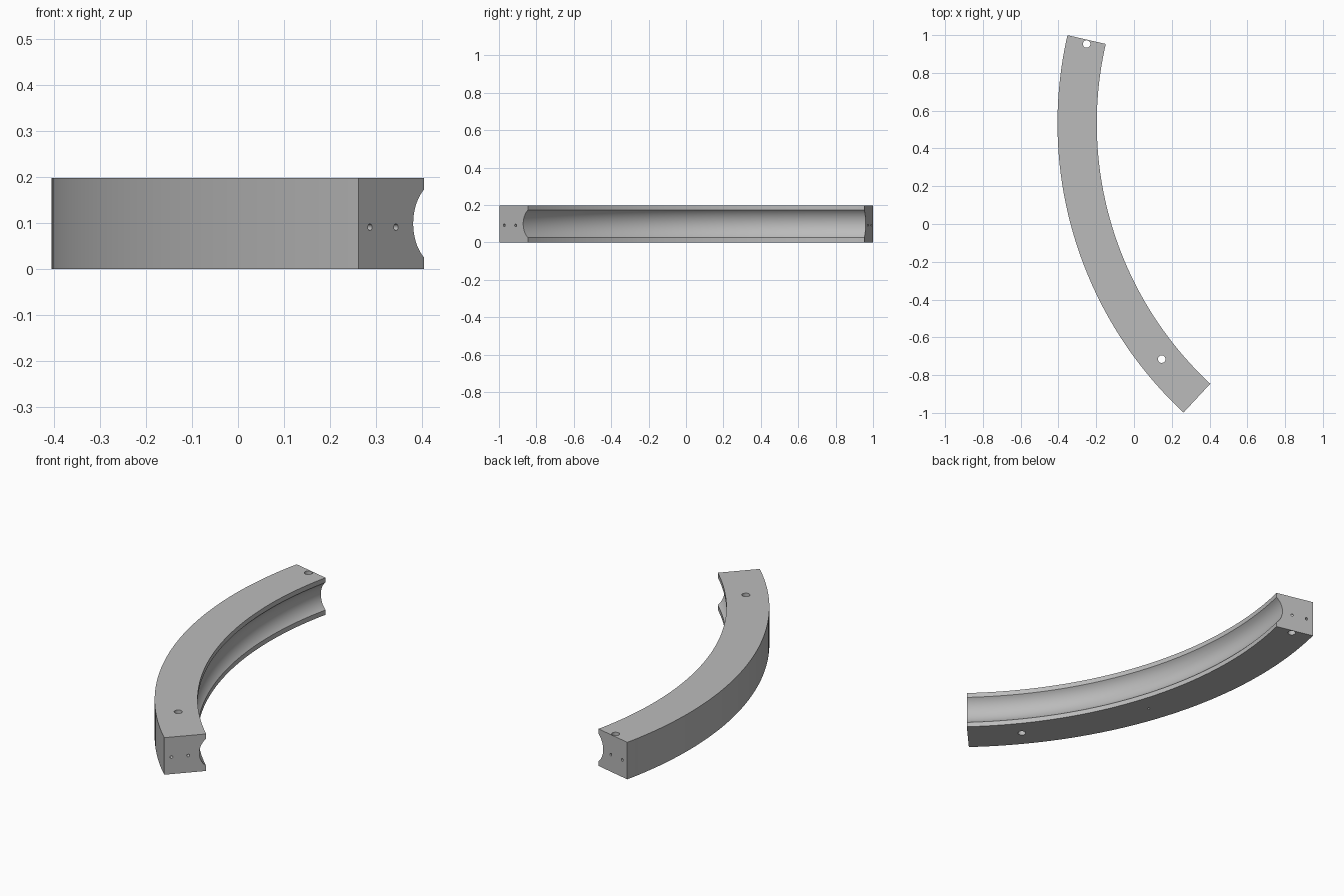
import bpy, bmesh
from math import radians, sin, cos, asin
from mathutils import Matrix, Vector

cube = bpy.data.objects.get("Cube")
if cube:
    bpy.data.objects.remove(cube, do_unlink=True)

# Main dimensions
CX, CY = 1.685, 0.533
R_OUT, R_IN, R_MID = 2.09, 1.882, 1.981
HEIGHT = 0.198
BACK_END, FRONT_END = radians(12.9), radians(-47.1)
SEGMENTS, GROOVE_STEPS = 60, 20

grey = bpy.data.materials.new("grey")
grey.use_nodes = True
grey.diffuse_color = (0.5, 0.5, 0.5, 1)
grey.node_tree.nodes["Principled BSDF"].inputs["Base Color"].default_value = (0.5, 0.5, 0.5, 1)


def arc_point(r, t, z):
    return Vector((CX - r * cos(t), CY + r * sin(t), z))


def make_object(name, bm):
    bmesh.ops.recalc_face_normals(bm, faces=bm.faces)
    mesh = bpy.data.meshes.new(name)
    bm.to_mesh(mesh)
    bm.free()
    mesh.materials.append(grey)
    obj = bpy.data.objects.new(name, mesh)
    bpy.context.collection.objects.link(obj)
    return obj


def add_rod(bm, start, end, radius, sides=24):
    axis = end - start
    turn = axis.to_track_quat('Z', 'Y').to_matrix().to_4x4()
    bmesh.ops.create_cone(bm, cap_ends=True, segments=sides, radius1=radius,
                          radius2=radius, depth=axis.length,
                          matrix=Matrix.Translation((start + end) / 2) @ turn)


# Cross-section: rectangle with a round groove in the inner side
half, depth = 0.0735, 0.034
groove_r = (half ** 2 + depth ** 2) / (2 * depth)
sweep = asin(half / groove_r)
profile = [(R_IN, 0), (R_OUT, 0), (R_OUT, HEIGHT), (R_IN, HEIGHT)]
for i in range(GROOVE_STEPS + 1):
    a = sweep * (1 - 2 * i / GROOVE_STEPS)
    profile.append((R_IN + depth - groove_r * (1 - cos(a)),
                    HEIGHT / 2 + groove_r * sin(a)))

# Curved rail swept through the arc
bm = bmesh.new()
rings = []
for i in range(SEGMENTS + 1):
    t = BACK_END + (FRONT_END - BACK_END) * i / SEGMENTS
    rings.append([bm.verts.new(arc_point(r, t, z)) for r, z in profile])
n = len(profile)
for a, b in zip(rings, rings[1:]):
    for k in range(n):
        j = (k + 1) % n
        bm.faces.new((a[k], a[j], b[j], b[k]))
bm.faces.new(rings[0])
bm.faces.new(rings[-1])
rail = make_object("curved_rail", bm)

# Vertical bolt holes, and a small blind hole underneath
bm = bmesh.new()
for t in (BACK_END - 0.0115, radians(-39.06)):
    add_rod(bm, arc_point(R_MID, t, -0.1), arc_point(R_MID, t, 0.3), 0.02)
t = radians(-18.9)
add_rod(bm, arc_point(R_MID, t, -0.05), arc_point(R_MID, t, 0.05), 0.006, 12)
bolt_holes = make_object("bolt_hole_cutter", bm)

# Paired dowel holes in each end face
bm = bmesh.new()
for t in (BACK_END, FRONT_END):
    outward = Vector((sin(t), cos(t), 0)) * (1 if t > 0 else -1)
    for r in (2.054, 1.971):
        p = arc_point(r, t, 0.091)
        add_rod(bm, p + outward * 0.05, p - outward * 0.1, 0.007, 16)
dowel_holes = make_object("dowel_hole_cutter", bm)

for cutter in (bolt_holes, dowel_holes):
    cutter.hide_render = True
    cutter.hide_set(True)
    mod = rail.modifiers.new(cutter.name, 'BOOLEAN')
    mod.operation = 'DIFFERENCE'
    mod.solver = 'EXACT'
    mod.object = cutter

# Apply the cuts, then remove the cutters
bpy.context.view_layer.update()
evaluated = rail.evaluated_get(bpy.context.evaluated_depsgraph_get())
cut_mesh = bpy.data.meshes.new_from_object(evaluated)
rail.modifiers.clear()
rail.data = cut_mesh
for cutter in (bolt_holes, dowel_holes):
    bpy.data.objects.remove(cutter, do_unlink=True)

bpy.ops.object.select_all(action='DESELECT')
rail.select_set(True)
bpy.context.view_layer.objects.active = rail
bpy.ops.object.shade_smooth_by_angle(angle=radians(25))
